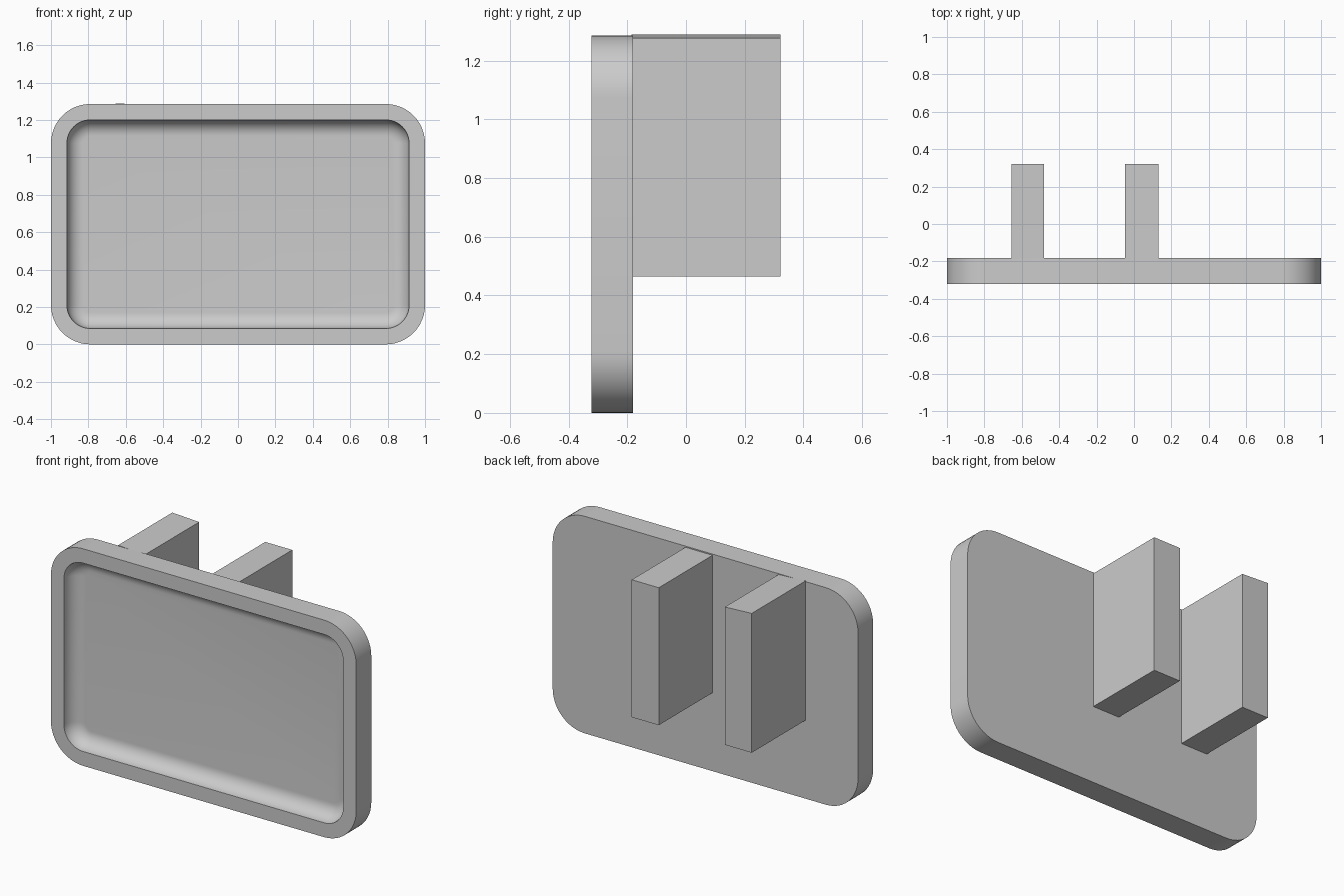
import bpy, bmesh
from math import sin, cos, pi, radians

cube = bpy.data.objects.get("Cube")
if cube:
    bpy.data.objects.remove(cube, do_unlink=True)

WIDTH, HEIGHT = 2.0, 1.285
FRONT, BACK, END = -0.322, -0.181, 0.322
CORNER, RIM, FILLET = 0.21, 0.085, 0.085
CORNER_STEPS, FILLET_STEPS = 12, 10

grey = bpy.data.materials.new("light grey")
grey.use_nodes = True
colour = (0.6, 0.6, 0.6, 1)
grey.diffuse_color = colour
grey.node_tree.nodes["Principled BSDF"].inputs["Base Color"].default_value = colour


def finish(name, bm, smooth=False):
    bmesh.ops.recalc_face_normals(bm, faces=bm.faces)
    mesh = bpy.data.meshes.new(name)
    bm.to_mesh(mesh)
    bm.free()
    obj = bpy.data.objects.new(name, mesh)
    bpy.context.collection.objects.link(obj)
    mesh.materials.append(grey)
    if smooth:
        bpy.ops.object.select_all(action="DESELECT")
        obj.select_set(True)
        bpy.context.view_layer.objects.active = obj
        bpy.ops.object.shade_smooth_by_angle(angle=radians(30))
    return obj


def rounded_ring(bm, inset, y):
    """Rounded rectangle whose corners share centres at every inset."""
    ring = []
    radius = CORNER - inset
    half_x, half_z = WIDTH / 2 - CORNER, HEIGHT / 2 - CORNER
    for i, (sx, sz) in enumerate([(1, 1), (-1, 1), (-1, -1), (1, -1)]):
        for k in range(CORNER_STEPS + 1):
            a = (i + k / CORNER_STEPS) * pi / 2
            ring.append(bm.verts.new((sx * half_x + radius * cos(a), y,
                                      HEIGHT / 2 + sz * half_z + radius * sin(a))))
    return ring


# Tray plate: outer wall, flat rim, then a filleted recess down to the floor
bm = bmesh.new()
sections = [(0, BACK), (0, FRONT)]
for k in range(FILLET_STEPS + 1):
    a = k / FILLET_STEPS * pi / 2
    sections.append((RIM + FILLET * (1 - cos(a)), FRONT + FILLET * sin(a)))
rings = [rounded_ring(bm, *s) for s in sections]
for lower, upper in zip(rings, rings[1:]):
    for i in range(len(lower)):
        j = (i + 1) % len(lower)
        bm.faces.new((lower[i], lower[j], upper[j], upper[i]))
bm.faces.new(rings[0])
bm.faces.new(rings[-1])
finish("tray_plate", bm, smooth=True)


# Two block arms standing out from the back
def arm(name, x0, x1, top0, top1, bottom=0.464):
    bm = bmesh.new()
    outline = [(x0, bottom), (x1, bottom), (x1, top1), (x0, top0)]
    face = bm.faces.new([bm.verts.new((x, BACK - 0.004, z)) for x, z in outline])
    out = bmesh.ops.extrude_face_region(bm, geom=[face])["geom"]
    for v in out:
        if isinstance(v, bmesh.types.BMVert):
            v.co.y = END
    # Keep the inner cap so the block is closed
    if not face.is_valid or len(bm.faces) < 6:
        bmesh.ops.holes_fill(bm, edges=bm.edges)
    finish(name, bm)


arm("right_arm", -0.656, -0.48, 1.289, 1.28)
arm("left_arm", -0.047, 0.13, 1.278, 1.278)
